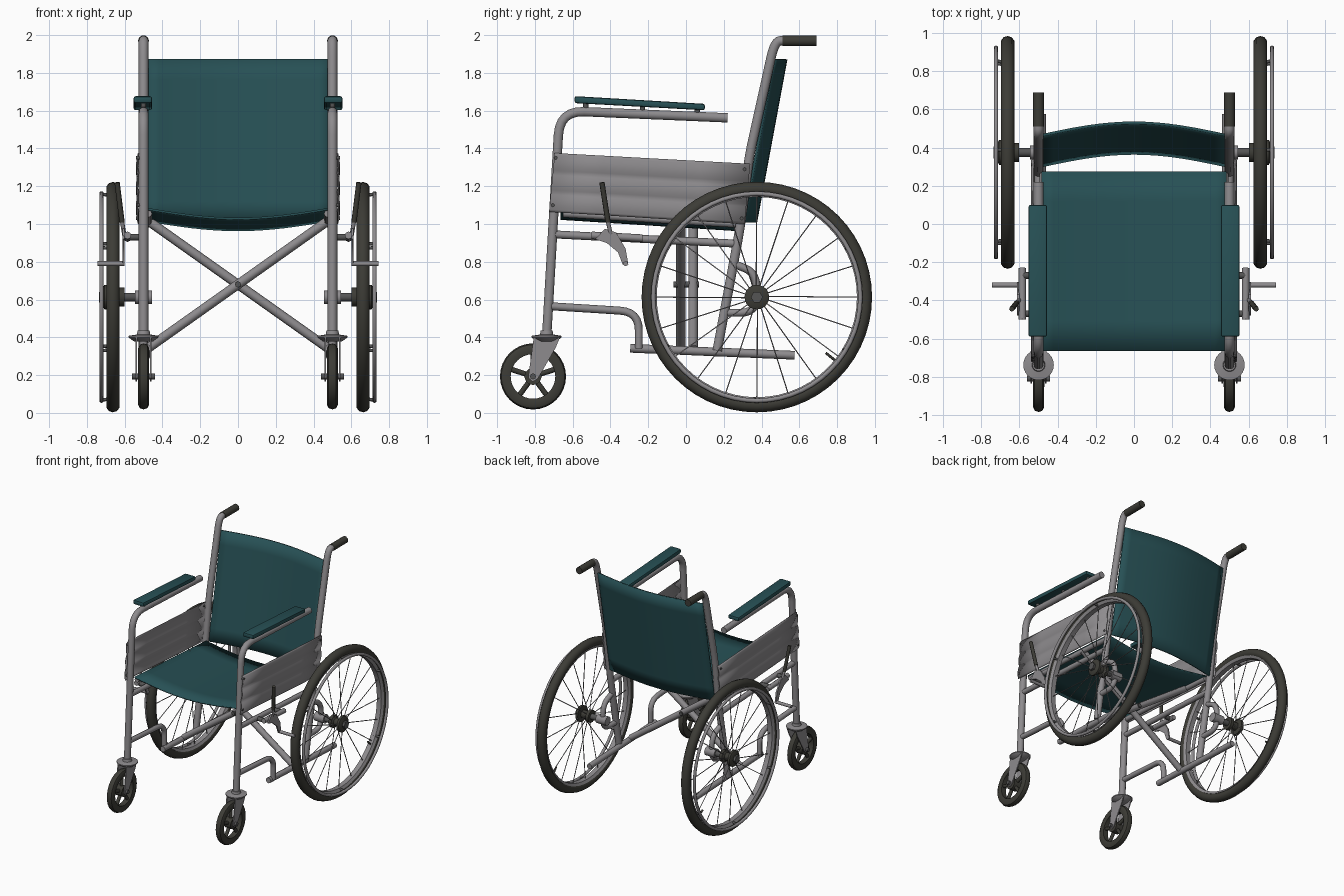
import bpy, bmesh, math
from mathutils import Vector

if "Cube" in bpy.data.objects:
    bpy.data.objects.remove(bpy.data.objects["Cube"])


def material(name, rgb):
    m = bpy.data.materials.new(name)
    m.use_nodes = True
    m.diffuse_color = (*rgb, 1)
    bsdf = next(n for n in m.node_tree.nodes if n.type == 'BSDF_PRINCIPLED')
    bsdf.inputs["Base Color"].default_value = (*rgb, 1)
    bsdf.inputs["Roughness"].default_value = 0.6
    return m


STEEL = material("grey steel", (0.27, 0.26, 0.27))
FABRIC = material("teal fabric", (0.02, 0.08, 0.09))
RUBBER = material("black rubber", (0.046, 0.045, 0.037))
DARK = material("dark metal", (0.09, 0.09, 0.09))


def add_mesh(name, mesh, mat, mirror=True, angle=40):
    """Link a mesh, shade it and mirror it across x = 0."""
    mesh.materials.clear()
    mesh.materials.append(mat)
    mesh.shade_smooth()
    mesh.set_sharp_from_angle(angle=math.radians(angle))
    ob = bpy.data.objects.new(name, mesh)
    bpy.context.collection.objects.link(ob)
    if mirror:
        ob.modifiers.new("Mirror", 'MIRROR').use_mirror_merge = False
    return ob


def from_bm(name, bm, mat, **kw):
    bmesh.ops.recalc_face_normals(bm, faces=bm.faces)
    mesh = bpy.data.meshes.new(name)
    bm.to_mesh(mesh)
    bm.free()
    return add_mesh(name, mesh, mat, **kw)


def rounded(points, radius):
    """Round the inner corners of a path."""
    p = [Vector(q) for q in points]
    out = [p[0]]
    for a, b, c in zip(p, p[1:], p[2:]):
        s = b + (a - b).normalized() * min(radius, (a - b).length * 0.49)
        e = b + (c - b).normalized() * min(radius, (c - b).length * 0.49)
        for i in range(7):
            t = i / 6
            out.append(s * (1 - t) ** 2 + b * 2 * t * (1 - t) + e * t * t)
    return out + [p[-1]]


def tubes(name, paths, r, mat, bend=0.08, sides=2, mirror=True):
    """Round bars along one or more paths."""
    cu = bpy.data.curves.new(name + " path", 'CURVE')
    cu.dimensions = '3D'
    cu.bevel_depth, cu.bevel_resolution, cu.use_fill_caps = r, sides, True
    for path in paths:
        pts = rounded(path, bend)
        sp = cu.splines.new('POLY')
        sp.points.add(len(pts) - 1)
        for q, v in zip(sp.points, pts):
            q.co = (*v, 1)
    tmp = bpy.data.objects.new("temporary path", cu)
    bpy.context.collection.objects.link(tmp)
    dg = bpy.context.evaluated_depsgraph_get()
    mesh = bpy.data.meshes.new_from_object(tmp.evaluated_get(dg))
    bpy.data.objects.remove(tmp)
    mesh.name = name
    return add_mesh(name, mesh, mat, mirror=mirror, angle=60)


def lathe(name, profile, centre, mat, axis=(1, 0, 0), n=24):
    """Spin a closed profile of (radius, offset along axis)."""
    ax, c, bm = Vector(axis), Vector(centre), bmesh.new()
    vs = [bm.verts.new(c + ax * a + Vector((0, r, 0))) for r, a in profile]
    for a, b in zip(vs, vs[1:] + vs[:1]):
        bm.edges.new((a, b))
    bmesh.ops.spin(bm, geom=bm.verts[:] + bm.edges[:], cent=c, axis=ax,
                   angle=math.tau, steps=n, use_duplicate=False)
    bmesh.ops.remove_doubles(bm, verts=bm.verts, dist=1e-5)
    return from_bm(name, bm, mat)


def ring(name, radius, minor, centre, mat, n=56):
    prof = [(radius + minor * math.cos(i * math.tau / 10),
             minor * math.sin(i * math.tau / 10)) for i in range(10)]
    return lathe(name, prof, centre, mat, n=n)


def disc(name, r, half, centre, mat, axis=(1, 0, 0), n=20):
    return lathe(name, [(0, -half), (r, -half), (r, half), (0, half)],
                 centre, mat, axis, n)


def plate(name, outline, x0, x1, mat, bevel=0):
    """Extrude a (y, z) outline from x0 to x1."""
    bm = bmesh.new()
    f = bm.faces.new([bm.verts.new((x0, y, z)) for y, z in outline])
    g = bmesh.ops.extrude_face_region(bm, geom=[f])["geom"]
    bmesh.ops.translate(bm, vec=(x1 - x0, 0, 0),
                        verts=[v for v in g if isinstance(v, bmesh.types.BMVert)])
    if bevel:
        bmesh.ops.bevel(bm, geom=bm.edges[:], offset=bevel, segments=2,
                        affect='EDGES', profile=0.5)
    return from_bm(name, bm, mat)


def sheet(name, f, nu, nv, thick, mat, mirror=False):
    """Thin surface given by f(u, v)."""
    bm = bmesh.new()
    g = [[bm.verts.new(f(i / nu, j / nv)) for j in range(nv + 1)] for i in range(nu + 1)]
    for i in range(nu):
        for j in range(nv):
            bm.faces.new((g[i][j], g[i + 1][j], g[i + 1][j + 1], g[i][j + 1]))
    ob = from_bm(name, bm, mat, mirror=mirror)
    sol = ob.modifiers.new("Thickness", 'SOLIDIFY')
    sol.thickness, sol.offset = thick, 0
    if mirror:
        ob.modifiers.move(1, 0)
    return ob


def lerp(a, b, t):
    return a + (b - a) * t


X = 0.5          # side frame plane
R = 0.026        # frame tube radius

# Side frames
tubes("front_leg_and_arm_tube", [[(X, -0.738, 0.4), (X, -0.70, 1.06), (X, -0.668, 1.6),
                                  (X, 0.22, 1.562)]], R, STEEL, 0.13, 3)
tubes("rear_upright", [[(X, 0.165, 0.33), (X, 0.285, 0.97), (X, 0.335, 1.36),
                        (X, 0.47, 1.97), (X, 0.53, 1.97)]], R, STEEL, 0.09, 3)
tubes("push_grip", [[(X, 0.51, 1.97), (X, 0.69, 1.97)]], 0.029, RUBBER, sides=3)
tubes("middle_rail", [[(X, -0.70, 0.945), (X, 0.285, 0.895)]], 0.021, STEEL)
tubes("front_lower_rail", [[(X, -0.725, 0.565), (X, -0.25, 0.535), (X, -0.25, 0.34)]],
      0.021, STEEL, 0.1)
tubes("bottom_rail", [[(0.485, -0.295, 0.342), (0.485, 0.575, 0.305)]], 0.023, STEEL)
tubes("seat_rail", [[(0.475, -0.65, 1.055), (0.475, 0.27, 1.0)]], 0.02, STEEL)
tubes("axle_bracket", [[(X, 0.25, 0.79), (X, 0.375, 0.74), (X, 0.375, 0.53),
                        (X, 0.2, 0.53)]], 0.021, STEEL, 0.09)

# Folding cross brace
for name, y, s in (("front_cross_tube", -0.027, 1), ("rear_cross_tube", 0.038, -1)):
    tubes(name, [[(-0.48 * s, y, 0.34), (0.48 * s, y, 1.02)]], 0.025, STEEL, mirror=False)
tubes("cross_brace_pivot", [[(0, -0.065, 0.68), (0, 0.07, 0.68)]], 0.016, DARK, mirror=False)

# Seat and back
sheet("seat", lambda u, v: (lerp(-0.485, 0.485, u), lerp(-0.665, 0.275, v),
                            lerp(1.08, 1.02, v) - 0.052 * math.sin(math.pi * u)),
      16, 6, 0.012, FABRIC)
sheet("backrest", lambda u, v: (lerp(-0.48, 0.48, u),
                                lerp(0.305, 0.465, v) + 0.065 * math.sin(math.pi * u),
                                lerp(1.01, 1.872, v)), 16, 8, 0.014, FABRIC)

# Ribbed side panels
sheet("side_panel", lambda u, v: (
    0.527 + 0.009 * abs(math.sin(3 * math.pi * v)),
    lerp(lerp(-0.725, 0.31, u), lerp(-0.695, 0.34, u), v),
    lerp(lerp(1.065, 1.0, u), lerp(1.375, 1.318, u), v)), 4, 24, 0.006, STEEL, True)
rivets = [(-0.69, 1.35), (-0.705, 1.1), (0.31, 1.29), (0.295, 1.03)]
tubes("panel_rivet", [[(0.52, y, z), (0.54, y, z)] for y, z in rivets], 0.009, DARK)

# Armrests
plate("armrest_pad", [(-0.59, 1.64), (0.1, 1.602), (0.1, 1.636), (-0.59, 1.677)],
      0.455, 0.553, FABRIC, 0.011)
tubes("armrest_bracket", [[(X, y, 1.57 - 0.04 * y), (X, y, 1.625 - 0.04 * y)]
                          for y in (-0.53, -0.23, 0.06)], 0.014, DARK)

# Rear wheels
WX, WY, WZ = 0.662, 0.375, 0.613


def on_wheel(x, r, a):
    return (x, WY + r * math.cos(a), WZ + r * math.sin(a))


ring("rear_tyre", 0.573, 0.037, (WX, WY, WZ), RUBBER)
lathe("rear_rim", [(0.53, -0.02), (0.55, -0.031), (0.55, 0.031), (0.53, 0.02)],
      (WX, WY, WZ), STEEL, n=56)
ring("hand_rim", 0.548, 0.012, (0.723, WY, WZ), STEEL)
tubes("hand_rim_stub", [[on_wheel(WX, 0.537, i * math.tau / 6 + 0.5),
                         on_wheel(0.72, 0.545, i * math.tau / 6 + 0.5)]
                        for i in range(6)], 0.009, DARK)
tubes("spoke", [[on_wheel(WX + (0.03 if i % 2 else -0.03), 0.045, i * math.tau / 20 + 0.08),
                 on_wheel(WX, 0.535, i * math.tau / 20)] for i in range(20)],
      0.0032, STEEL, sides=1)
tubes("tyre_valve", [[on_wheel(WX, 0.545, -0.68), on_wheel(WX + 0.01, 0.47, -0.68)]],
      0.007, RUBBER)
lathe("wheel_hub", [(0, -0.06), (0.05, -0.06), (0.05, -0.035), (0.032, -0.025),
                    (0.032, 0.02), (0.065, 0.025), (0.065, 0.045), (0.045, 0.055),
                    (0, 0.055)], (WX, WY, WZ), RUBBER)
disc("hub_nut", 0.032, 0.01, (0.725, WY, WZ), DARK, n=6)
tubes("wheel_axle", [[(0.46, WY, WZ), (0.62, WY, WZ)]], 0.024, DARK, sides=3)
disc("axle_collar", 0.036, 0.045, (X, WY, WZ), STEEL)

# Front casters
CY, CZ = -0.81, 0.193
lathe("caster_tyre", [(0.118, -0.022), (0.15, -0.029), (0.168, -0.02), (0.175, 0),
                      (0.168, 0.02), (0.15, 0.029), (0.118, 0.022)], (X, CY, CZ), RUBBER, n=32)
tubes("caster_spoke", [[(X, CY, CZ), (X, CY + 0.125 * math.sin(i * math.tau / 5),
                                      CZ + 0.125 * math.cos(i * math.tau / 5))]
                       for i in range(5)], 0.014, RUBBER)
disc("caster_hub", 0.045, 0.03, (X, CY, CZ), RUBBER)
tubes("caster_axle", [[(X - 0.06, CY, CZ), (X + 0.06, CY, CZ)]], 0.016, DARK)
for name, x in (("outer_fork_cheek", X + 0.034), ("inner_fork_cheek", X - 0.042)):
    plate(name, [(-0.805, 0.405), (-0.665, 0.405), (-0.69, 0.345), (-0.785, 0.18),
                 (-0.812, 0.165), (-0.835, 0.185), (-0.83, 0.23)], x, x + 0.008, STEEL)
lathe("fork_crown", [(0, -0.022), (0.05, -0.022), (0.08, 0), (0.08, 0.008), (0.035, 0.015),
                     (0.032, 0.035), (0, 0.035)], (X, -0.738, 0.4), STEEL, axis=(0, 0, 1))

# Parking brakes
tubes("brake_clamp_bar", [[(0.585, -0.5, 0.94), (0.585, -0.23, 0.925)]], 0.02, STEEL)
tubes("brake_mount", [[(X, y, 0.93), (0.585, y, 0.93)] for y in (-0.47, -0.27)], 0.018, DARK)
plate("brake_link", [(-0.48, 0.92), (-0.43, 0.975), (-0.37, 0.955), (-0.32, 0.87),
                     (-0.305, 0.785), (-0.335, 0.785), (-0.36, 0.85), (-0.42, 0.9)],
      0.6, 0.612, STEEL)
tubes("brake_shoe", [[(0.6, -0.32, 0.79), (0.745, -0.32, 0.79)]], 0.013, STEEL)
tubes("brake_lever", [[(0.6, -0.395, 0.93), (0.615, -0.415, 1.02)]], 0.011, STEEL)
tubes("brake_lever_grip", [[(0.614, -0.413, 1.01), (0.64, -0.445, 1.22)]], 0.014, RUBBER)
